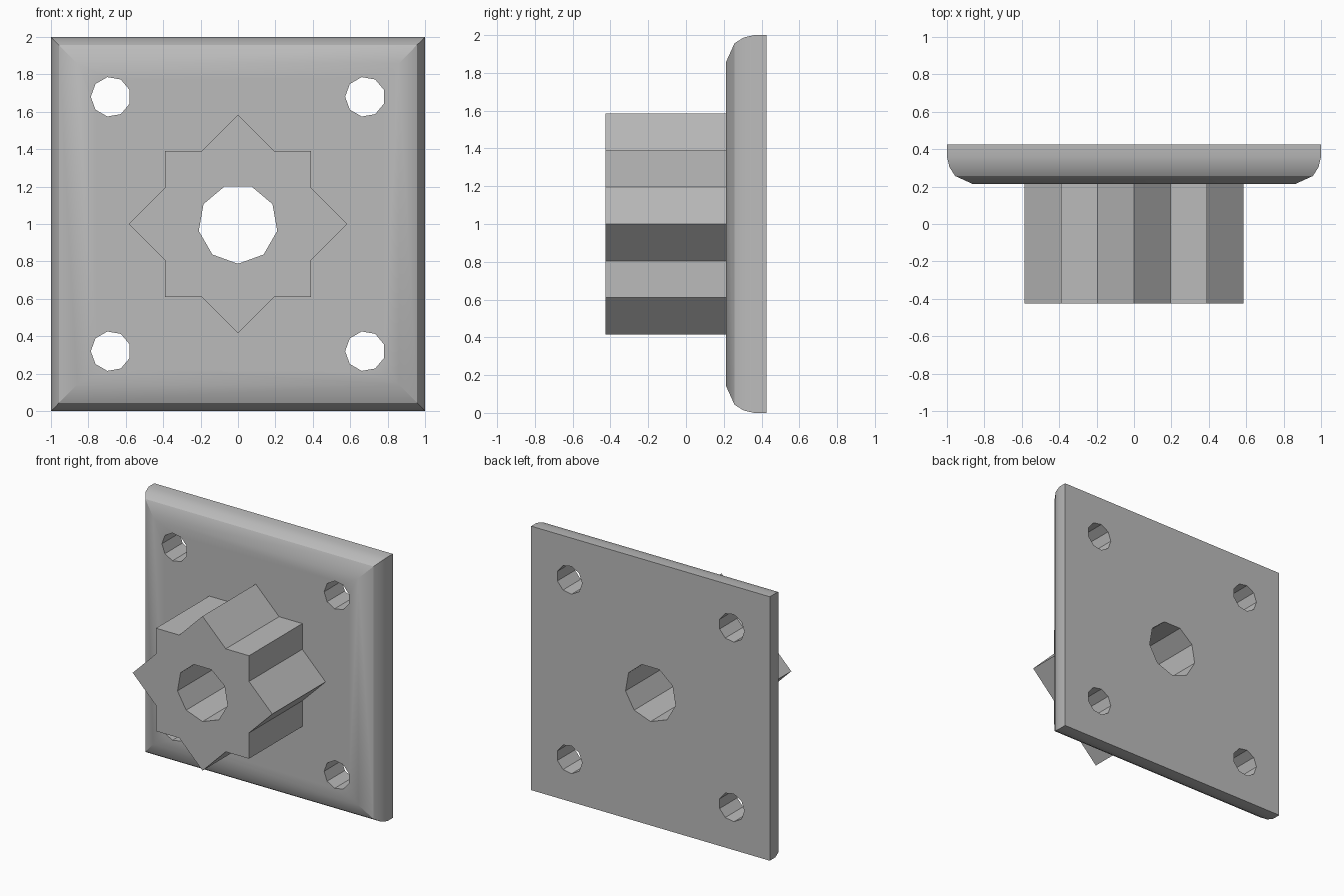
import bpy, bmesh, math
from mathutils import Vector

cube = bpy.data.objects.get("Cube")
if cube:
    bpy.data.objects.remove(cube, do_unlink=True)

CENTRE_Z = 1.0
FRONT, PLATE_FRONT, BACK = -0.425, 0.213, 0.425

grey = bpy.data.materials.new("plain grey")
grey.use_nodes = True
grey.diffuse_color = (0.5, 0.5, 0.5, 1)
grey.node_tree.nodes["Principled BSDF"].inputs["Base Color"].default_value = (0.5, 0.5, 0.5, 1)


def loft(name, rings):
    """Skin closed rings of (x, y, z) points and cap both ends."""
    bm = bmesh.new()
    loops = [[bm.verts.new(p) for p in ring] for ring in rings]
    n = len(loops[0])
    for a, b in zip(loops, loops[1:]):
        for i in range(n):
            j = (i + 1) % n
            bm.faces.new((a[i], a[j], b[j], b[i]))
    bm.faces.new(loops[0])
    bm.faces.new(loops[-1])
    bmesh.ops.recalc_face_normals(bm, faces=bm.faces)
    mesh = bpy.data.meshes.new(name)
    bm.to_mesh(mesh)
    bm.free()
    mesh.materials.append(grey)
    obj = bpy.data.objects.new(name, mesh)
    bpy.context.collection.objects.link(obj)
    return obj


def prism(name, outline, y0, y1):
    return loft(name, [[(x, y, CENTRE_Z + z) for x, z in outline] for y in (y0, y1)])


def nonagon(x, z, radius, start):
    angles = [math.radians(start + 40 * i) for i in range(9)]
    return [(x + radius * math.cos(a), z + radius * math.sin(a)) for a in angles]


def select_only(obj):
    bpy.ops.object.select_all(action='DESELECT')
    obj.select_set(True)
    bpy.context.view_layer.objects.active = obj


def cut(obj, cutters):
    select_only(obj)
    for cutter in cutters:
        mod = obj.modifiers.new("hole", 'BOOLEAN')
        mod.operation = 'DIFFERENCE'
        mod.solver = 'EXACT'
        mod.object = cutter
        bpy.ops.object.modifier_apply(modifier=mod.name)


# Square plate with a rounded front rim: (half size, y) from back to front
rim = [(1.0, BACK), (1.0, 0.36), (0.987, 0.305), (0.957, 0.257), (0.86, PLATE_FRONT)]
corners = [(-1, -1), (1, -1), (1, 1), (-1, 1)]
plate = loft("mounting_plate", [[(h * x, y, CENTRE_Z + h * z) for x, z in corners] for h, y in rim])

# Eight-pointed boss: two crossed squares, one on its corner
square, tip, notch = 0.39, 0.585, 0.195
quarter = [Vector((tip, 0)), Vector((square, notch)), Vector((square, square)), Vector((notch, square))]
star = []
for k in range(4):
    c, s = round(math.cos(k * math.pi / 2)), round(math.sin(k * math.pi / 2))
    star += [(c * p.x - s * p.y, s * p.x + c * p.y) for p in quarter]
boss = prism("star_boss", star, FRONT, PLATE_FRONT)

# Central bore through both parts and four screw holes in the plate
bore = prism("bore_cutter", nonagon(0, 0, 0.213, -90), -1, 1)
screws = [prism("screw_cutter", nonagon(0.68 * x, 0.68 * z, 0.107, 180), -1, 1) for x, z in corners]
cut(boss, [bore])
cut(plate, [bore] + screws)
for cutter in [bore] + screws:
    bpy.data.objects.remove(cutter, do_unlink=True)

# Smooth the rim, keep the flats and holes crisp
select_only(plate)
bpy.ops.object.shade_smooth_by_angle(angle=math.radians(30))
